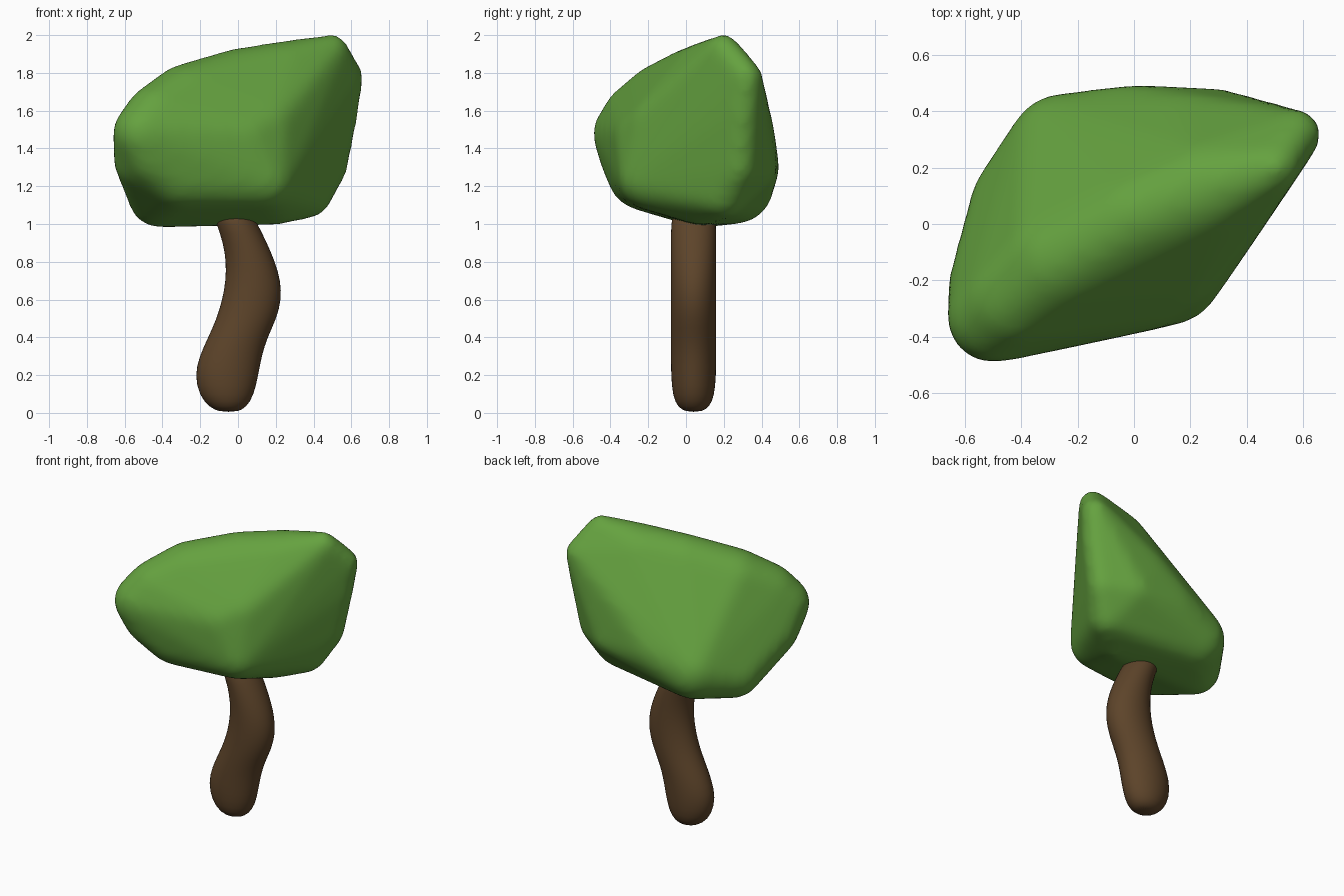
import bpy, bmesh, math
from mathutils import Matrix

if "Cube" in bpy.data.objects:
    bpy.data.objects.remove(bpy.data.objects["Cube"])


def finish(bm, name, color):
    mesh = bpy.data.meshes.new(name)
    bm.to_mesh(mesh)
    bm.free()
    for p in mesh.polygons:
        p.use_smooth = True
    obj = bpy.data.objects.new(name, mesh)
    bpy.context.collection.objects.link(obj)
    mat = bpy.data.materials.new(name + "_color")
    mat.diffuse_color = color
    mat.use_nodes = True
    mat.node_tree.nodes["Principled BSDF"].inputs["Base Color"].default_value = mat.diffuse_color
    mesh.materials.append(mat)
    return obj


# Trunk: S-curved stack of elliptical rings (z, left x, right x, half depth)
profile = [
    (0.005, -0.10, 0.00, 0.04), (0.03, -0.152, 0.045, 0.085),
    (0.09, -0.207, 0.085, 0.112), (0.20, -0.232, 0.11, 0.121),
    (0.30, -0.207, 0.127, 0.121), (0.40, -0.16, 0.158, 0.121),
    (0.50, -0.115, 0.207, 0.121), (0.60, -0.085, 0.232, 0.121),
    (0.70, -0.067, 0.228, 0.121), (0.80, -0.065, 0.198, 0.121),
    (0.90, -0.08, 0.155, 0.121), (1.00, -0.115, 0.105, 0.121),
    (1.08, -0.14, 0.06, 0.11),
]
SIDES = 20
bm = bmesh.new()
rings = []
for z, left, right, depth in profile:
    cx, rx = (left + right) / 2, (right - left) / 2
    rings.append([bm.verts.new((cx + rx * math.cos(a), 0.04 + depth * math.sin(a), z))
                  for a in (2 * math.pi * i / SIDES for i in range(SIDES))])
for low, high in zip(rings, rings[1:]):
    for i in range(SIDES):
        j = (i + 1) % SIDES
        bm.faces.new((low[i], low[j], high[j], high[i]))
bm.faces.new(rings[0][::-1])
bm.faces.new(rings[-1])
trunk = finish(bm, "trunk", (0.11, 0.058, 0.023, 1))
trunk.modifiers.new("round", 'SUBSURF').levels = 1
trunk.modifiers["round"].render_levels = 1

# Canopy: rounded hull stretched over balls (x, y, z, radius)
balls = [
    (0.50, 0.20, 1.92, 0.085), (0.58, 0.32, 1.78, 0.085),    # high right tip
    (0.25, 0.12, 1.78, 0.19), (0.55, 0.30, 1.60, 0.09),
    (0.00, 0.02, 1.75, 0.18), (-0.27, -0.13, 1.65, 0.20),    # top ridge
    (-0.50, -0.33, 1.48, 0.165), (-0.43, -0.27, 1.57, 0.17),  # front left end
    (-0.50, -0.22, 1.34, 0.16), (-0.45, -0.30, 1.36, 0.16),
    (-0.30, -0.22, 1.27, 0.20),
    (-0.42, 0.08, 1.14, 0.16), (-0.25, 0.265, 1.20, 0.20),   # back left, low
    (0.00, 0.30, 1.30, 0.195), (0.30, 0.36, 1.30, 0.12),     # back
    (0.20, 0.28, 1.48, 0.19),
    (0.48, 0.28, 1.30, 0.10), (0.37, 0.20, 1.16, 0.13),      # right edge
    (0.14, -0.19, 1.24, 0.165), (0.20, 0.08, 1.15, 0.155),   # front right
    (0.03, -0.20, 1.45, 0.18), (0.15, -0.13, 1.52, 0.17),
]
source = bmesh.new()
for x, y, z, r in balls:
    bmesh.ops.create_icosphere(source, subdivisions=3, radius=r,
                               matrix=Matrix.Translation((x, y, z)))
bm = bmesh.new()
for v in source.verts:
    bm.verts.new(v.co)
source.free()
bmesh.ops.convex_hull(bm, input=bm.verts[:])
inner = [v for v in bm.verts if not v.link_faces]
bmesh.ops.delete(bm, geom=inner, context='VERTS')
bmesh.ops.recalc_face_normals(bm, faces=bm.faces[:])
canopy = finish(bm, "canopy", (0.13, 0.36, 0.05, 1))
remesh = canopy.modifiers.new("even_surface", 'REMESH')
remesh.mode = 'VOXEL'
remesh.voxel_size = 0.025
remesh.use_smooth_shade = True
smooth = canopy.modifiers.new("soften", 'SMOOTH')
smooth.factor = 0.5
smooth.iterations = 14
